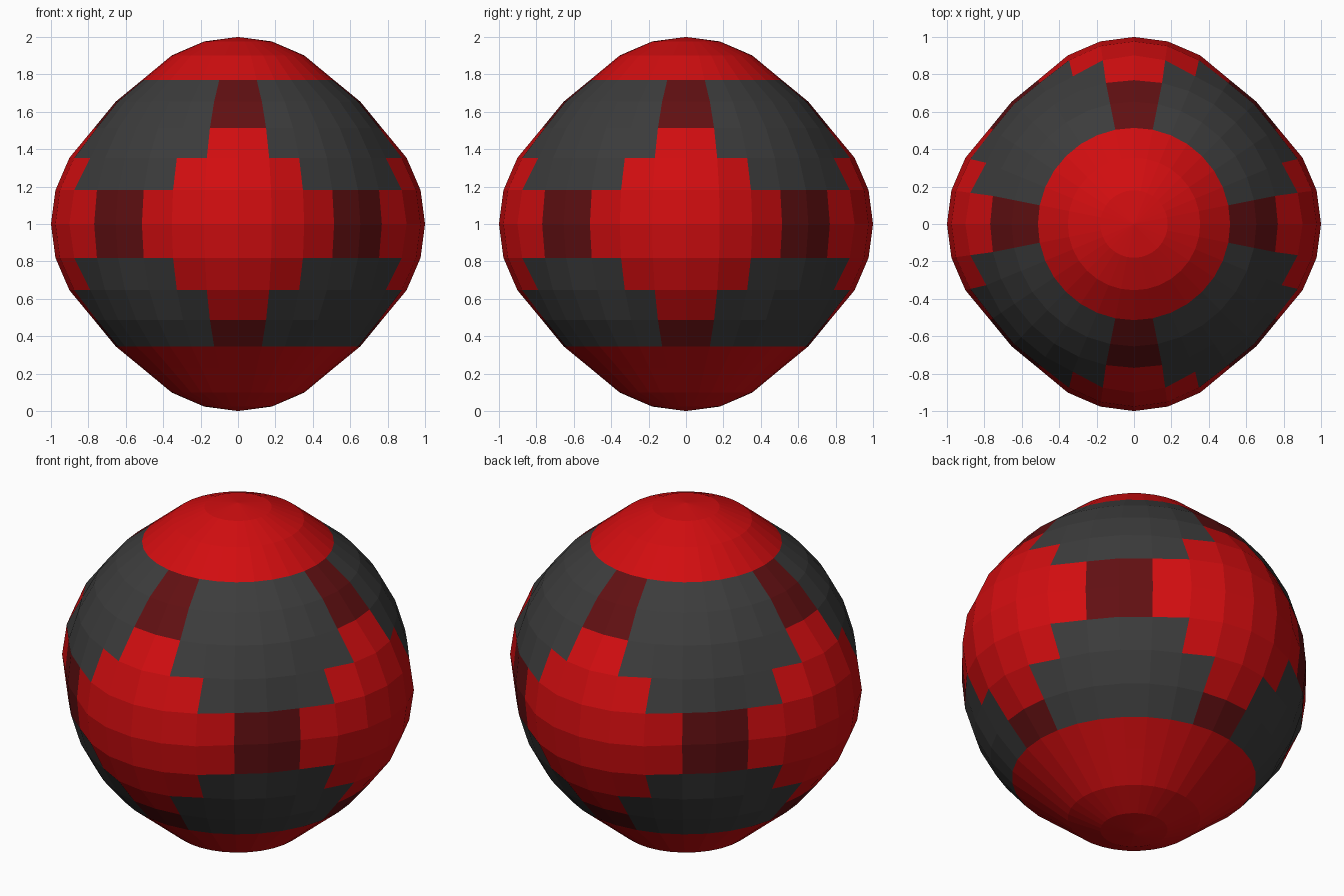
import bpy, bmesh, math
from mathutils import Vector

cube = bpy.data.objects.get("Cube")
if cube:
    bpy.data.objects.remove(cube, do_unlink=True)


def make_material(name, color):
    mat = bpy.data.materials.new(name)
    mat.use_nodes = True
    mat.diffuse_color = color
    mat.node_tree.nodes["Principled BSDF"].inputs["Base Color"].default_value = color
    return mat


BODY, PAD, LINK = range(3)
materials = [
    make_material("charcoal", (0.045, 0.045, 0.045, 1)),
    make_material("bright red", (0.64, 0.004, 0.005, 1)),
    make_material("dark red", (0.12, 0.005, 0.006, 1)),
]

BASE_RADIUS = 0.925
BULGE_REACH = 0.5      # chord length, on a unit ball, that each bulge covers
STEP = 11.25           # degrees per face

# Ball
bm = bmesh.new()
bmesh.ops.create_uvsphere(bm, u_segments=32, v_segments=16, radius=1)

# Six domed bulges, one on each axis
axes = [Vector(s * (i == k) for i in range(3)) for k in range(3) for s in (1, -1)]


def bulged(direction):
    position = direction * BASE_RADIUS
    for axis in axes:
        t = (direction - axis).length / BULGE_REACH
        if t < 1:
            position += axis * (1 - BASE_RADIUS) * math.sqrt(1 - t * t)
    return position


def panel_color(center):
    """Choose the panel from longitude and latitude, counted in faces."""
    lat = math.degrees(math.asin(center.normalized().z)) / STEP
    lon = math.degrees(math.atan2(center.y, center.x)) / STEP
    across = abs((lon + 4) % 8 - 4)      # faces away from the nearest side pad
    up = abs(lat)
    if lat > 5 or lat < -4:              # top and bottom caps
        return PAD
    if max(across, up) < 2:              # square middle of a side pad
        return PAD
    if min(across, up) < 1:              # arms, then links between pads
        return PAD if max(across, up) < 3 else LINK
    return BODY


for face in bm.faces:
    face.material_index = panel_color(face.calc_center_median())
    face.smooth = False
for vert in bm.verts:
    vert.co = bulged(vert.co.copy()) + Vector((0, 0, 1))

mesh = bpy.data.meshes.new("panelled_ball")
bm.to_mesh(mesh)
bm.free()
for mat in materials:
    mesh.materials.append(mat)
ball = bpy.data.objects.new("panelled_ball", mesh)
bpy.context.collection.objects.link(ball)
